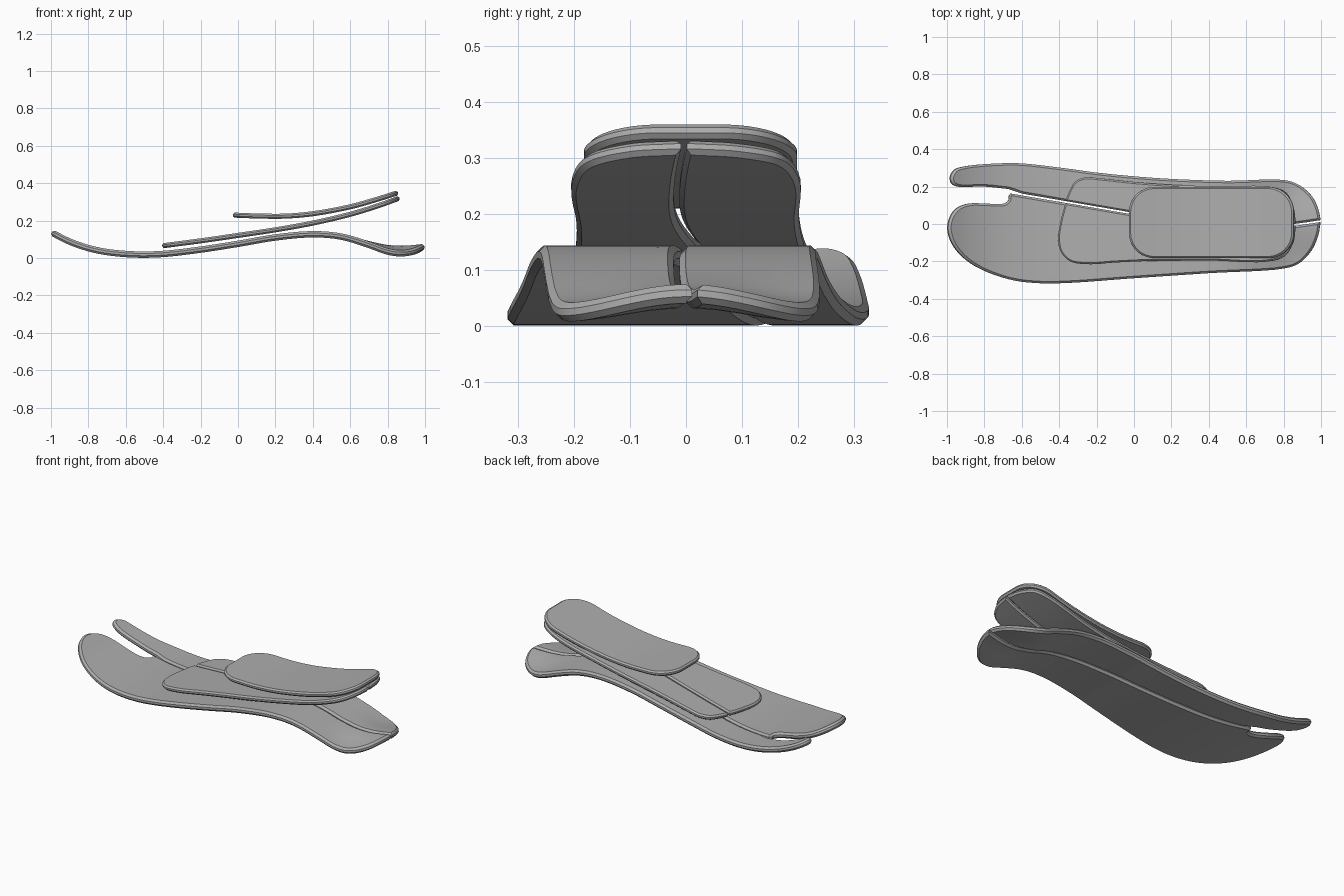
import bpy, bmesh, math
from mathutils import Vector

if "Cube" in bpy.data.objects:
    bpy.data.objects.remove(bpy.data.objects["Cube"])

# Single grey finish for every plate
grey = bpy.data.materials.new("satin grey")
grey.use_nodes = True
colour = (0.42, 0.42, 0.42, 1)
grey.diffuse_color = colour
grey.node_tree.nodes["Principled BSDF"].inputs["Base Color"].default_value = colour


def smooth(points, steps=6):
    """Centripetal spline through the given 2D points, open at both ends."""
    pts = [Vector(p) for p in points]
    pts = [2 * pts[0] - pts[1]] + pts + [2 * pts[-1] - pts[-2]]
    result = []
    for a, b, c, d in zip(pts, pts[1:], pts[2:], pts[3:]):
        ka = math.sqrt((b - a).length)
        kb = ka + math.sqrt((c - b).length)
        kc = kb + math.sqrt((d - c).length)
        for i in range(steps):
            t = ka + (kb - ka) * i / steps
            ab = a.lerp(b, t / ka)
            bc = b.lerp(c, (t - ka) / (kb - ka))
            cd = c.lerp(d, (t - kb) / (kc - kb))
            abc = ab.lerp(bc, t / kb)
            bcd = bc.lerp(cd, (t - ka) / (kc - ka))
            result.append(abc.lerp(bcd, (t - ka) / (kb - ka)))
    return result + [pts[-2]]


def height(curve, x):
    """Height of a side profile at x, extended straight past its ends."""
    for a, b in zip(curve, curve[1:]):
        if x <= b.x:
            break
    return a.y + (b.y - a.y) * (x - a.x) / (b.x - a.x)


def heel_crown(x, y):
    """Gentle raised middle that fades in towards the heel."""
    k = min(max((x - 0.65) / 0.22, 0), 1)
    k = k * k * (3 - 2 * k)
    return k * 0.012 * math.cos(math.pi * min(abs(y) / 0.22, 1))


def plate(name, outline, profile, thickness, crown=None):
    """Flat outline, thickened, chamfered, sliced and bent along a profile."""
    bm = bmesh.new()
    face = bm.faces.new([bm.verts.new((p.x, p.y, -thickness / 2)) for p in outline])
    ext = bmesh.ops.extrude_face_region(bm, geom=[face], use_keep_orig=True)
    top = [v for v in ext["geom"] if isinstance(v, bmesh.types.BMVert)]
    bmesh.ops.translate(bm, verts=top, vec=(0, 0, thickness))
    bmesh.ops.recalc_face_normals(bm, faces=bm.faces)
    rim = [e for e in bm.edges if abs(e.verts[0].co.z - e.verts[1].co.z) < thickness / 2]
    bmesh.ops.bevel(bm, geom=rim, offset=thickness * 0.32, segments=1,
                    affect='EDGES', clamp_overlap=False)

    # Slices let the broad faces follow the bend
    def cut(axis, step, count):
        for i in range(-count, count + 1):
            bmesh.ops.bisect_plane(bm, geom=bm.verts[:] + bm.edges[:] + bm.faces[:],
                                   dist=1e-5, plane_co=axis * (i * step + step / 3),
                                   plane_no=axis)
    cut(Vector((1, 0, 0)), 0.03, 34)
    if crown:
        cut(Vector((0, 1, 0)), 0.04, 8)

    curve = smooth(profile, 12)
    for v in bm.verts:
        x, y, h = v.co
        slope = (height(curve, x + 0.02) - height(curve, x - 0.02)) / 0.04
        length = math.hypot(slope, 1)
        z = height(curve, x) + (crown(x, y) if crown else 0)
        v.co = (x - h * slope / length, y, z + h / length)
    bmesh.ops.recalc_face_normals(bm, faces=bm.faces)
    mesh = bpy.data.meshes.new(name)
    bm.to_mesh(mesh)
    bm.free()
    mesh.materials.append(grey)
    obj = bpy.data.objects.new(name, mesh)
    bpy.context.collection.objects.link(obj)
    bpy.ops.object.select_all(action='DESELECT')
    obj.select_set(True)
    bpy.context.view_layer.objects.active = obj
    bpy.ops.object.shade_smooth_by_angle(angle=math.radians(30))


# The lengthwise split shared by the lower and middle plates
split = smooth([(-0.66, 0.168), (-0.35, 0.115), (-0.03, 0.06), (0.3, 0.005),
                (0.5, -0.015), (0.7, -0.015), (0.86, -0.004), (1, 0.016)])


def split_edge(start, end, side, gap=0.005):
    """One edge of the split between two x positions, running heel to toe."""
    xs = [start + (end - start) * i / 40 for i in range(41)]
    return [Vector((x, height(split, x) + side * gap)) for x in reversed(xs)]


# Lower plate: long sole in two pieces
sole = [(-1, 0.138), (-0.9, 0.088), (-0.8, 0.053), (-0.7, 0.032), (-0.55, 0.019),
        (-0.4, 0.022), (-0.2, 0.045), (0, 0.076), (0.2, 0.11), (0.4, 0.127),
        (0.55, 0.115), (0.7, 0.072), (0.8, 0.044), (0.88, 0.037), (1, 0.047)]
wide_outer = smooth([(-0.67, 0.15), (-0.672, 0.128), (-0.69, 0.112), (-0.73, 0.106),
                     (-0.8, 0.11), (-0.89, 0.108), (-0.95, 0.083), (-0.985, 0.035),
                     (-0.996, -0.03), (-0.97, -0.11), (-0.9, -0.19), (-0.8, -0.25),
                     (-0.65, -0.3), (-0.5, -0.317), (-0.35, -0.315), (0, -0.29),
                     (0.4, -0.263), (0.8, -0.238), (0.88, -0.212), (0.95, -0.14),
                     (0.985, -0.06), (0.996, 0)])
plate("lower_plate_wide_side", wide_outer + split_edge(-0.66, 0.997, -1), sole, 0.034, heel_crown)

narrow_outer = smooth([(-0.67, 0.187), (-0.8, 0.2), (-0.95, 0.202), (-0.978, 0.222),
                       (-0.982, 0.255), (-0.96, 0.29), (-0.9, 0.309), (-0.7, 0.325),
                       (-0.6, 0.324), (-0.4, 0.302), (-0.2, 0.275), (0, 0.255),
                       (0.2, 0.241), (0.5, 0.231), (0.8, 0.235), (0.88, 0.21),
                       (0.95, 0.15), (0.985, 0.08), (0.996, 0.03)])
plate("lower_plate_narrow_side", narrow_outer + split_edge(-0.6, 0.997, 1), sole, 0.034, heel_crown)

# Middle plate: rising spring in two pieces
spring = [(-0.4, 0.066), (-0.2, 0.092), (0, 0.121), (0.2, 0.151), (0.4, 0.187),
          (0.6, 0.234), (0.75, 0.28), (0.87, 0.323)]
spring_wide = smooth([(-0.37, 0.1), (-0.393, 0.01), (-0.405, -0.08), (-0.39, -0.15),
                      (-0.34, -0.2), (-0.25, -0.215), (-0.1, -0.206), (0.1, -0.197),
                      (0.4, -0.195), (0.7, -0.202), (0.8, -0.175), (0.85, -0.1),
                      (0.863, -0.02)])
plate("middle_plate_wide_side", spring_wide + split_edge(-0.36, 0.863, -1), spring, 0.027)

spring_narrow = smooth([(-0.363, 0.13), (-0.345, 0.175), (-0.315, 0.225), (-0.26, 0.249),
                        (-0.17, 0.243), (0, 0.225), (0.2, 0.21), (0.45, 0.201),
                        (0.72, 0.2), (0.81, 0.17), (0.85, 0.095), (0.863, 0.015)])
plate("middle_plate_narrow_side", spring_narrow + split_edge(-0.36, 0.863, 1), spring, 0.027)

# Top plate: rounded mounting tongue
tongue = [(-0.03, 0.23), (0.1, 0.225), (0.25, 0.224), (0.4, 0.237), (0.6, 0.274),
          (0.75, 0.316), (0.87, 0.354)]
radius = 0.135
left, right, front, back = -0.027, 0.855, -0.182, 0.198
corners = [(right - radius, back - radius), (left + radius, back - radius),
           (left + radius, front + radius), (right - radius, front + radius)]
rounded = []
for quarter, centre in enumerate(corners):
    for i in range(13):
        a = math.pi / 2 * (quarter + i / 12)
        rounded.append(Vector(centre) + radius * Vector((math.cos(a), math.sin(a))))
plate("top_plate", rounded, tongue, 0.027)
